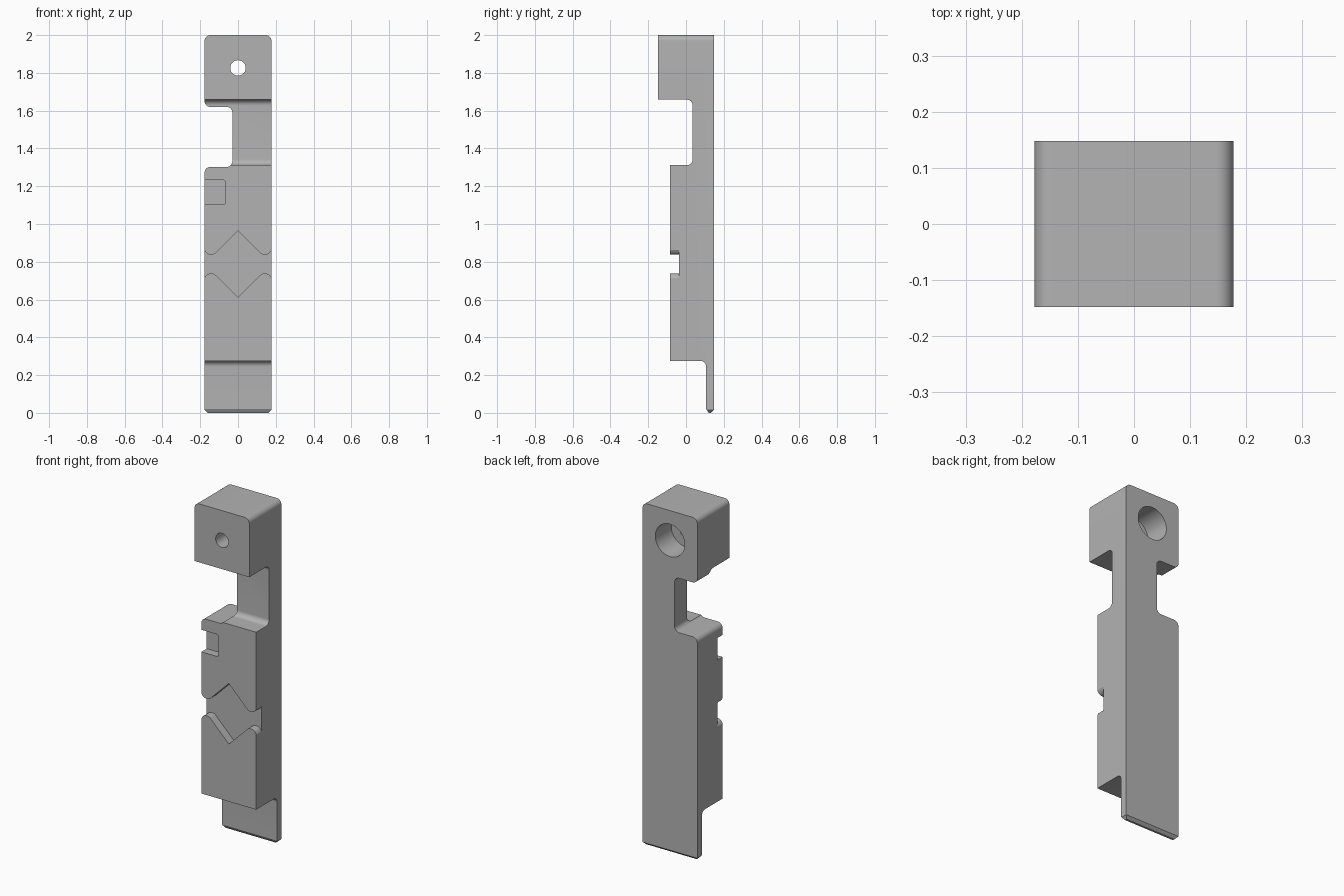
import bpy
import bmesh
import math
from mathutils import Vector

cube = bpy.data.objects.get("Cube")
if cube:
    bpy.data.objects.remove(cube, do_unlink=True)

HALF_W, BACK, FRONT = 0.177, 0.148, -0.148
BODY, NECK, TAB = -0.085, 0.035, 0.107
FLOOR = -0.036
R = 0.03


def rounded(corners, steps=8):
    """Turn (u, v, radius) corners into a point loop with arcs."""
    loop = []
    for i, (u, v, r) in enumerate(corners):
        p = Vector((u, v))
        if r == 0:
            loop.append(p)
            continue
        a = (Vector(corners[i - 1][:2]) - p).normalized()
        b = (Vector(corners[(i + 1) % len(corners)][:2]) - p).normalized()
        half = a.angle(b) / 2
        centre = p + (a + b).normalized() * r / math.sin(half)
        start = p + a * r / math.tan(half) - centre
        end = p + b * r / math.tan(half) - centre
        for k in range(steps + 1):
            loop.append(centre + start.lerp(end, k / steps).normalized() * r)
    return loop


def prism(name, loop, axis, low, high):
    """Extrude a loop along x (loop is y, z) or along y (loop is x, z)."""
    def place(p, d):
        return (d, p.x, p.y) if axis == "x" else (p.x, d, p.y)
    bm = bmesh.new()
    face = bm.faces.new([bm.verts.new(place(p, low)) for p in loop])
    grown = bmesh.ops.extrude_face_region(bm, geom=[face])["geom"]
    shift = Vector(place(Vector((0, 0)), high - low))
    bmesh.ops.translate(bm, vec=shift,
                        verts=[g for g in grown if isinstance(g, bmesh.types.BMVert)])
    bmesh.ops.recalc_face_normals(bm, faces=bm.faces)
    mesh = bpy.data.meshes.new(name)
    bm.to_mesh(mesh)
    bm.free()
    obj = bpy.data.objects.new(name, mesh)
    bpy.context.collection.objects.link(obj)
    return obj


def circle(x, z, radius, count=48):
    turns = [math.tau * i / count for i in range(count)]
    return [Vector((x + radius * math.cos(t), z + radius * math.sin(t))) for t in turns]


def combine(target, cutter, operation):
    mod = target.modifiers.new(cutter.name, "BOOLEAN")
    mod.operation, mod.solver, mod.object = operation, "EXACT", cutter
    bpy.context.view_layer.update()
    bpy.context.view_layer.objects.active = target
    bpy.ops.object.modifier_apply(modifier=mod.name)
    bpy.data.objects.remove(cutter, do_unlink=True)


# Side profile: thin tab, thick body, neck and head
side = [(BACK, 0.015, 0), (0.132, 0, 0), (0.12, 0, 0), (TAB, 0.02, 0),
        (TAB, 0.275, R), (BODY, 0.275, 0), (BODY, 1.312, 0),
        (NECK, 1.312, R), (NECK, 1.658, R), (FRONT, 1.658, 0),
        (FRONT, 2.1, 0), (BACK, 2.1, 0)]
bar = prism("clamp_bar", rounded(side), "x", -0.3, 0.3)

# Front outline: rounded top, side notch and clipped bottom corners
W = HALF_W
outline = [(W, 2, R), (-W, 2, R), (-W, 1.62, R), (-R, 1.62, R),
           (-R, 1.302, R), (-W, 1.302, R), (-W, 0.015, 0),
           (0.02 - W, -0.005, 0), (W - 0.02, -0.005, 0), (W, 0.015, 0)]
combine(bar, prism("outline", rounded(outline), "y", -0.3, 0.3), "INTERSECT")

# Double V groove, mirrored left to right and top to bottom
MID = 0.788
quarter = [(-0.185, 0.087, 0), (-0.163, 0.05, R), (-0.127, 0.05, R)]
upper = quarter + [(0, 0.177, 0)] + [(-u, v, r) for u, v, r in reversed(quarter)]
lower = [(u, -v, r) for u, v, r in reversed(upper)]
groove = [(u, MID + v, r) for u, v, r in upper + lower]
combine(bar, prism("groove", rounded(groove), "y", -0.3, FLOOR), "DIFFERENCE")

# Small pocket open to the side
pocket = [(-0.25, 1.103, 0), (-0.068, 1.103, 0.008),
          (-0.068, 1.232, 0.008), (-0.25, 1.232, 0)]
combine(bar, prism("pocket", rounded(pocket, 3), "y", -0.3, FLOOR), "DIFFERENCE")

# Bolt hole, widened from the back
HOLE = 1.826
combine(bar, prism("bolt_hole", circle(0, HOLE, 0.041), "y", -0.3, 0.3), "DIFFERENCE")
combine(bar, prism("counterbore", circle(0, HOLE, 0.095), "y", 0, 0.3), "DIFFERENCE")

# Plain grey finish
grey = bpy.data.materials.new("plain_grey")
grey.use_nodes = True
colour = (0.45, 0.45, 0.45, 1)
grey.diffuse_color = colour
grey.node_tree.nodes["Principled BSDF"].inputs["Base Color"].default_value = colour
bar.data.materials.clear()
bar.data.materials.append(grey)
for face in bar.data.polygons:
    face.material_index = 0

bpy.ops.object.select_all(action="DESELECT")
bar.select_set(True)
bpy.context.view_layer.objects.active = bar
bpy.ops.object.shade_smooth_by_angle(angle=math.radians(30))
